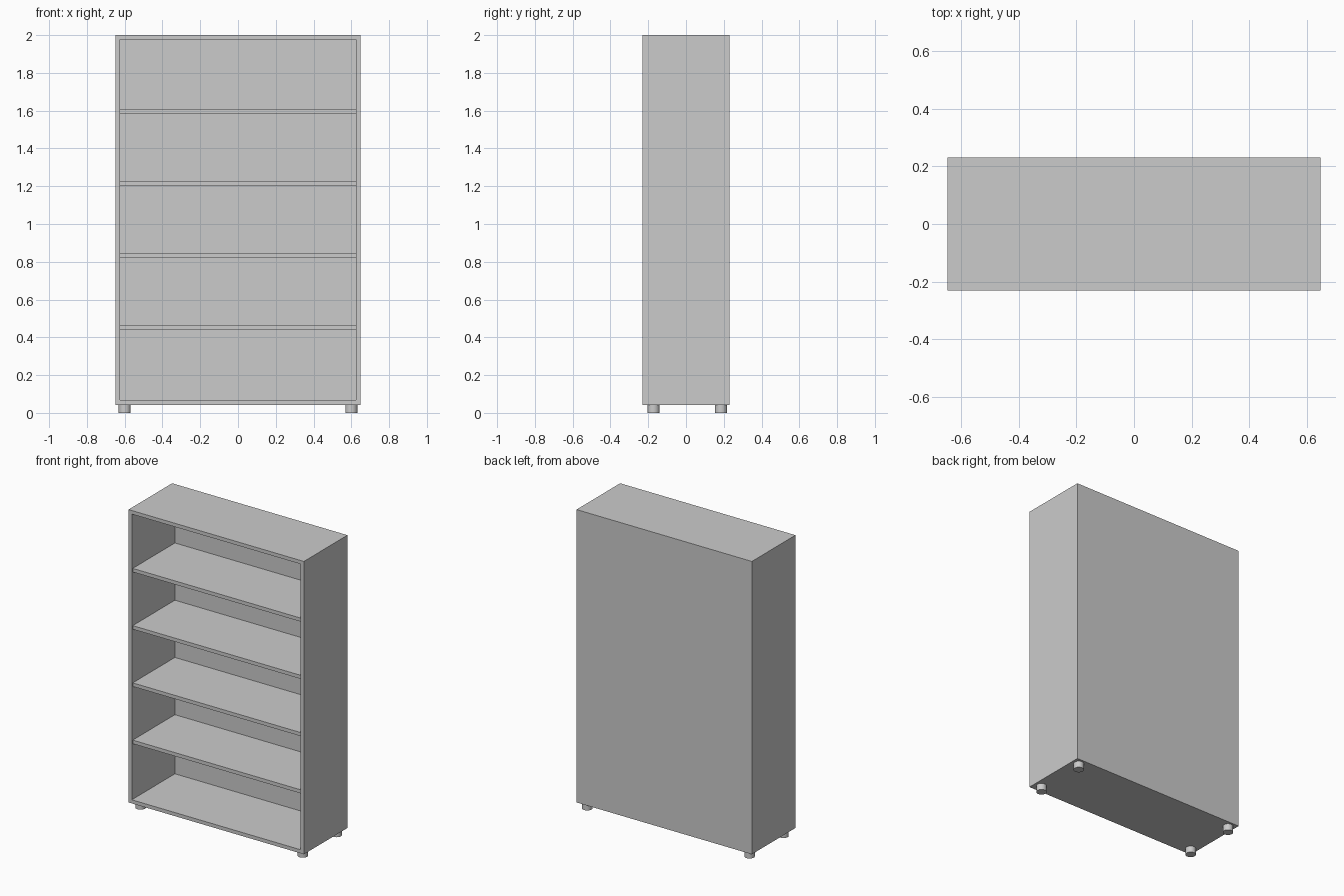
import bpy

cube = bpy.data.objects.get("Cube")
if cube:
    bpy.data.objects.remove(cube, do_unlink=True)

grey = bpy.data.materials.new("light grey")
grey.use_nodes = True
colour = (0.6, 0.6, 0.6, 1)
grey.diffuse_color = colour
grey.node_tree.nodes["Principled BSDF"].inputs["Base Color"].default_value = colour

W, D, H = 0.648, 0.23, 2.0      # half width, half depth, height
T = 0.024                       # board thickness
BASE = 0.043                    # underside of the carcass
EDGE = 0.004                    # front edge strip
BACK = 0.005                    # back panel


def box(name, x0, x1, y0, y1, z0, z1):
    bpy.ops.mesh.primitive_cube_add(size=1, location=((x0 + x1) / 2, (y0 + y1) / 2, (z0 + z1) / 2))
    ob = bpy.context.object
    ob.name = name
    ob.scale = (x1 - x0, y1 - y0, z1 - z0)
    bpy.ops.object.transform_apply(location=False, rotation=False, scale=True)
    ob.data.materials.append(grey)
    return ob


def board(name, x0, x1, y0, y1, z0, z1):
    """A panel with a thin strip along its front edge."""
    box(name, x0, x1, y0 + EDGE, y1, z0, z1)
    box(name + "_edge_strip", x0, x1, y0, y0 + EDGE, z0, z1)


# Top and bottom run the full width, the sides stand between them
board("top_panel", -W, W, -D, D, H - T, H)
board("bottom_panel", -W, W, -D, D, BASE, BASE + T)
board("left_side", W - T, W, -D, D, BASE + T, H - T)
board("right_side", -W, -W + T, -D, D, BASE + T, H - T)
box("back_panel", -W + T, W - T, D - BACK, D, BASE + T, H - T)

# Four evenly spaced shelves, set slightly back
for i in range(4):
    z = 0.438 + i * 0.3825
    board(f"shelf_{i + 1}", -W + T, W - T, -D + 0.01, D - BACK, z, z + T)

# Round feet
for side, x in (("left", 0.6), ("right", -0.6)):
    for end, y in (("front", -0.172), ("back", 0.186)):
        bpy.ops.mesh.primitive_cylinder_add(vertices=32, radius=0.032, depth=BASE, location=(x, y, BASE / 2))
        foot = bpy.context.object
        foot.name = f"{end}_{side}_foot"
        foot.data.materials.append(grey)
        bpy.ops.object.shade_smooth_by_angle()
